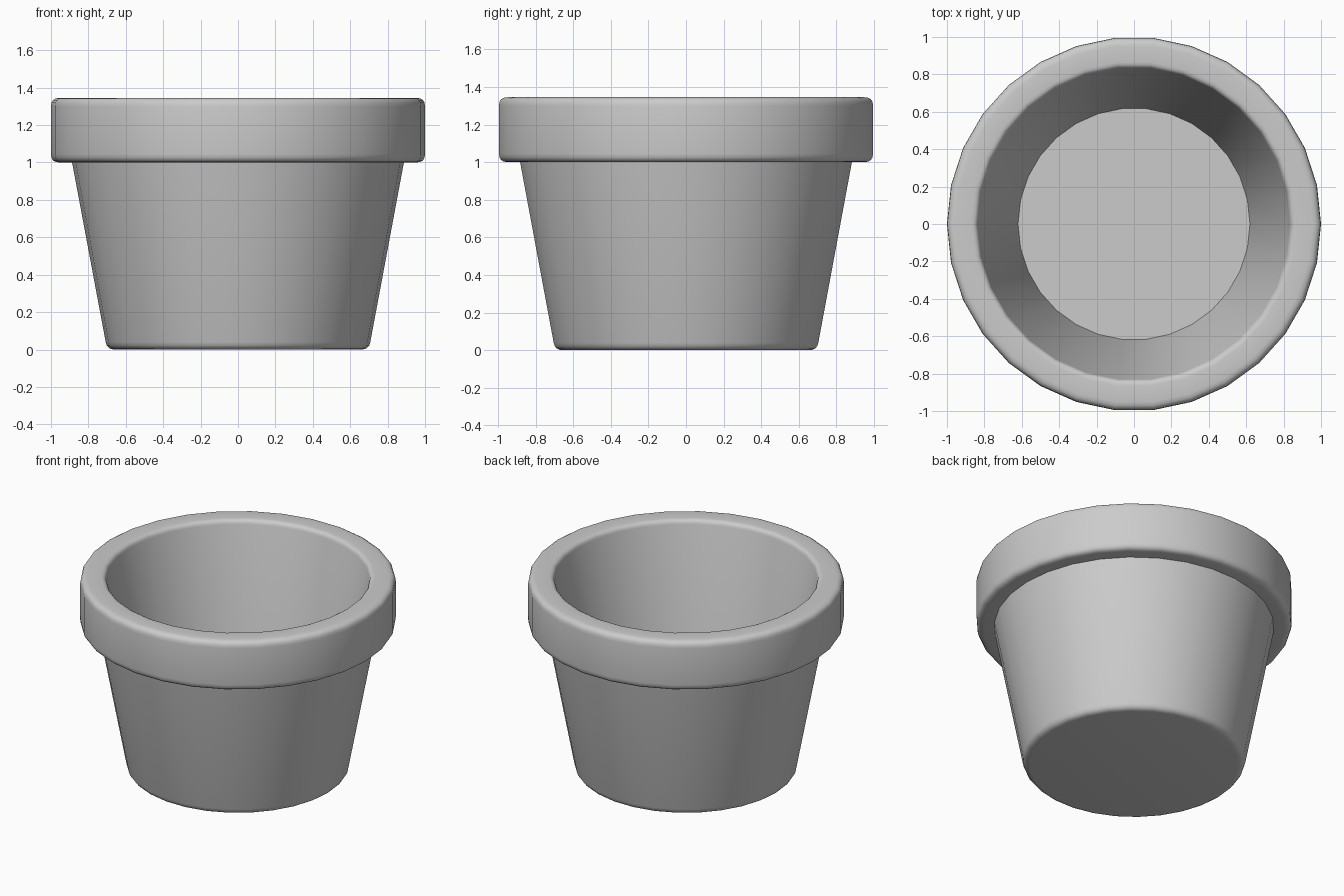
import bpy, bmesh, math
from mathutils import Vector

if "Cube" in bpy.data.objects:
    bpy.data.objects.remove(bpy.data.objects["Cube"])

SIDES = 30


def rounded(points, segments=4):
    """Round each (r, z, size) corner of an open profile with a small curve."""
    out = []
    for i, (r, z, size) in enumerate(points):
        c = Vector((r, z))
        if size == 0:
            out.append(c)
            continue
        a = c + (Vector(points[i - 1][:2]) - c).normalized() * size
        b = c + (Vector(points[i + 1][:2]) - c).normalized() * size
        for k in range(segments + 1):
            t = k / segments
            out.append(a * (1 - t) ** 2 + c * 2 * t * (1 - t) + b * t ** 2)
    return out


def lathe(name, profile):
    """Revolve a profile around z; points on the axis become flat caps."""
    bm = bmesh.new()
    rings = []
    for r, z in profile:
        rings.append([bm.verts.new((r * math.cos(math.tau * i / SIDES),
                                    r * math.sin(math.tau * i / SIDES), z))
                      for i in range(SIDES)])
    for low, high in zip(rings, rings[1:]):
        for i in range(SIDES):
            j = (i + 1) % SIDES
            bm.faces.new((low[i], low[j], high[j], high[i]))
    # Underside and inner floor
    bm.faces.new(rings[0][::-1])
    bm.faces.new(rings[-1])
    mesh = bpy.data.meshes.new(name)
    bm.to_mesh(mesh)
    bm.free()
    obj = bpy.data.objects.new(name, mesh)
    bpy.context.collection.objects.link(obj)
    bpy.context.view_layer.objects.active = obj
    obj.select_set(True)
    bpy.ops.object.shade_smooth_by_angle(angle=math.radians(35))
    return obj


# Corners from underside, up the outer wall, over the rim, down the inner wall
corners = [(0.0, 0.0, 0), (0.70, 0.0, 0.04), (0.887, 1.0, 0),
           (1.0, 1.0, 0.045), (1.0, 1.345, 0.045),
           (0.84, 1.345, 0.03), (0.62, 0.12, 0)]
lathe("flower_pot", rounded(corners)[1:])
